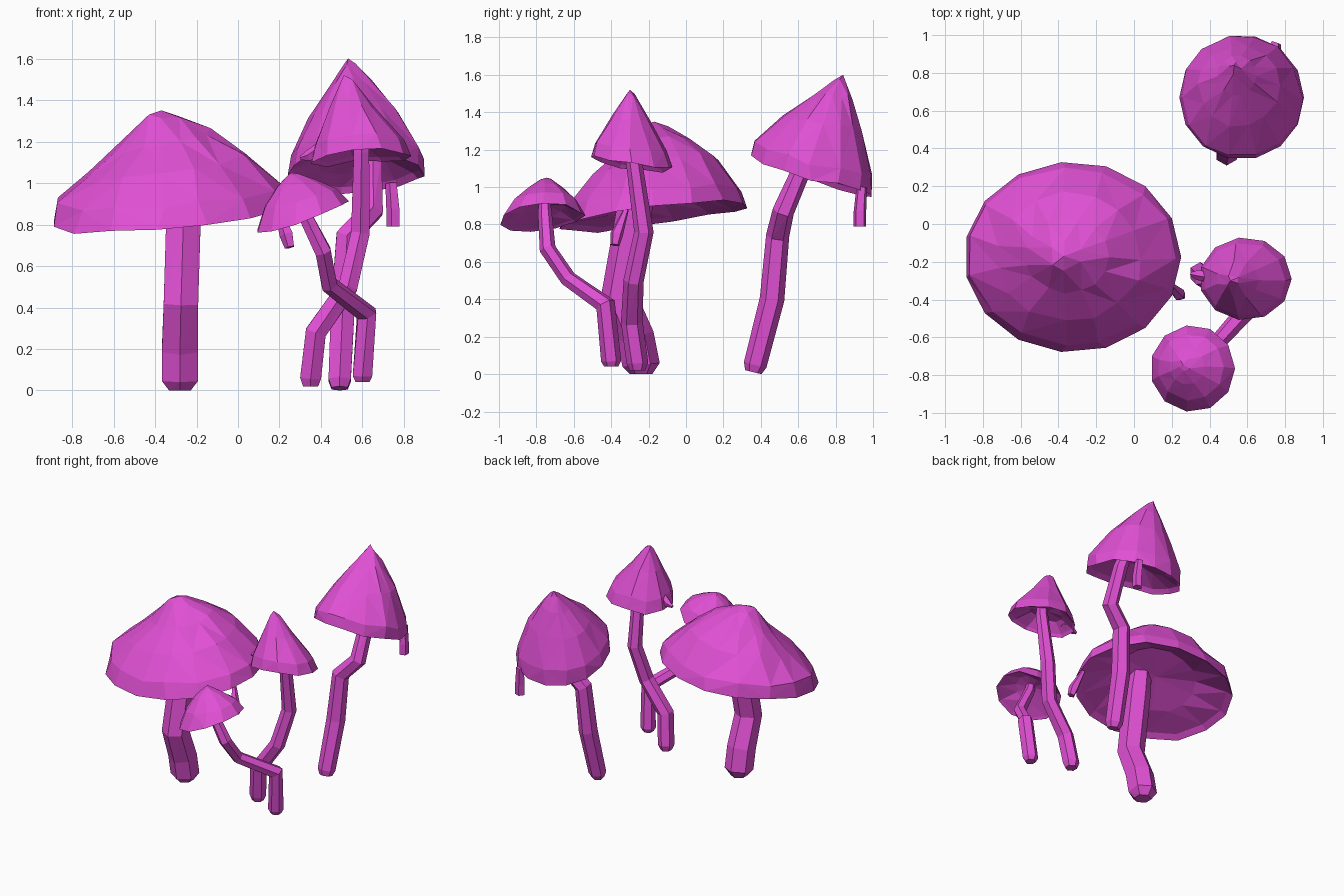
import bpy, bmesh, math, random
from mathutils import Vector

random.seed(4)
old = bpy.data.objects.get("Cube")
if old:
    bpy.data.objects.remove(old, do_unlink=True)

magenta = bpy.data.materials.new("magenta")
magenta.use_nodes = True
COLOR = (0.75, 0.08, 0.66, 1)
magenta.diffuse_color = COLOR
magenta.node_tree.nodes["Principled BSDF"].inputs["Base Color"].default_value = COLOR


def finish(name, bm):
    """Triangulate, fix normals and link a flat shaded object."""
    bmesh.ops.triangulate(bm, faces=bm.faces[:])
    bmesh.ops.recalc_face_normals(bm, faces=bm.faces[:])
    mesh = bpy.data.meshes.new(name)
    bm.to_mesh(mesh)
    bm.free()
    mesh.materials.append(magenta)
    bpy.context.collection.objects.link(bpy.data.objects.new(name, mesh))


def bridge(bm, a, b):
    n = len(a)
    for i in range(n):
        j = (i + 1) % n
        bm.faces.new((a[i], a[j], b[j], b[i]))


def fan(bm, ring, tip):
    for i in range(len(ring)):
        bm.faces.new((ring[i], ring[(i + 1) % len(ring)], tip))


def stem(name, path, sides=6):
    """Faceted tube through (x, y, z, radius) points."""
    bm = bmesh.new()
    pts = [Vector(p[:3]) for p in path]
    rings = []
    for k, p in enumerate(pts):
        ahead = pts[min(k + 1, len(pts) - 1)] - p
        behind = p - pts[max(k - 1, 0)]
        rot = Vector((0, 0, 1)).rotation_difference(ahead.normalized() + behind.normalized())
        ring = []
        for i in range(sides):
            a = math.tau * (i + 0.5) / sides
            v = p + rot @ Vector((math.cos(a), math.sin(a), 0)) * path[k][3]
            v.z = max(v.z, 0)
            ring.append(bm.verts.new(v))
        rings.append(ring)
    for a, b in zip(rings, rings[1:]):
        bridge(bm, a, b)
    bm.faces.new(rings[0])
    bm.faces.new(rings[-1])
    finish(name, bm)


def cap(name, center, radii, apex, rim, profile, sides, depth, bulge=0.0, rough=0.02):
    """Hollow cap: rim = (height, x tilt, y tilt); profile = (radius, rise) rings;
    depth = rise of the underside; bulge = fuller back left, leaner front right."""
    bm = bmesh.new()
    wave = [random.uniform(-rough, rough) for _ in range(sides)]

    def make_ring(f, rise, jitter):
        ring = []
        for i in range(sides):
            a = math.tau * i / sides + jitter * random.uniform(-3, 3)
            c, s = math.cos(a), math.sin(a)
            g = f * (1 + jitter * random.uniform(-1.5, 1.5))
            z0 = rim[0] + rim[1] * c + rim[2] * s + wave[i]
            x = center[0] + (apex[0] - center[0]) * (1 - f) + radii[0] * g * c
            y = center[1] + (apex[1] - center[1]) * (1 - f) + radii[1] * g * s
            h = rise + jitter * random.uniform(-1, 1)
            if 0.3 < f < 0.9:
                h += bulge * (c + s)
            ring.append(bm.verts.new((x, y, z0 + (apex[2] - z0) * h)))
        return ring

    outer = [make_ring(f, h, 0.0 if h == 0 else rough) for f, h in profile]
    inner = [make_ring(0.92, 0.05, 0.0), make_ring(0.5, depth, 0.01)]
    for a, b in zip(outer, outer[1:]):
        bridge(bm, a, b)
    bridge(bm, outer[0], inner[0])
    bridge(bm, inner[0], inner[1])
    fan(bm, outer[-1], bm.verts.new(apex))
    mid = sum((v.co for v in inner[1]), Vector()) / sides
    fan(bm, inner[1], bm.verts.new(mid + Vector((0, 0, 0.02))))
    # Merge the crowded points near the tip into larger facets
    bmesh.ops.remove_doubles(bm, verts=outer[-1], dist=radii[0] * 0.1)
    finish(name, bm)


# Large broad mushroom
cap("large_cap", (-0.325, -0.175), (0.575, 0.505), (-0.37, -0.17, 1.35),
    (0.85, 0.06, 0.06), [(1, 0), (.94, .2), (.67, .51), (.38, .75), (.15, .95)], 15, 0.21, 0.05)
stem("large_stem", [(-.28, -.24, 0, .06), (-.28, -.24, .05, .1), (-.28, -.27, .2, .1),
                    (-.275, -.36, .42, .096), (-.262, -.28, .85, .096), (-.26, -.25, 1.0, .085)])
stem("large_cap_drip", [(.25, -.38, .69, .025), (.235, -.37, .75, .035), (.19, -.32, .88, .015)], 5)

# Tall pointed mushroom at the back
cap("tall_cap", (0.57, 0.67), (0.33, 0.33), (0.53, 0.84, 1.6),
    (1.05, 0.0, -0.11), [(1, 0), (.97, .16), (.65, .51), (.32, .77), (.1, .95)], 14, 0.13, 0.025)
stem("tall_stem", [(.49, .36, .01, .045), (.49, .37, .05, .062), (.505, .46, .4, .066),
                   (.525, .49, .74, .062), (.65, .52, .87, .058), (.65, .63, 1.12, .05),
                   (.64, .65, 1.17, .045)])
stem("tall_cap_drip", [(.75, .93, .79, .035), (.75, .93, .87, .035), (.74, .94, 1.0, .03)], 5)

# Slender middle mushroom
cap("middle_cap", (0.59, -0.29), (0.245, 0.22), (0.51, -0.3, 1.52),
    (1.12, 0.02, -0.025), [(1, 0), (.89, .2), (.47, .6), (.14, .94)], 11, 0.2)
stem("middle_stem", [(.35, -.26, .02, .042), (.35, -.26, .06, .058), (.375, -.29, .28, .058),
                     (.53, -.28, .5, .054), (.59, -.225, .76, .052), (.595, -.28, 1.15, .043),
                     (.59, -.285, 1.23, .04)])
stem("middle_cap_tip", [(.3, -.265, 1.12, .01), (.34, -.27, 1.13, .028), (.4, -.28, 1.17, .03)], 5)

# Small leaning mushroom at the front
cap("small_cap", (0.31, -0.765), (0.225, 0.23), (0.26, -0.745, 1.05),
    (0.835, 0.065, 0.01), [(1, 0), (.77, .42), (.42, .75), (.14, .96)], 11, 0.24)
stem("small_stem", [(.6, -.4, .04, .038), (.6, -.4, .07, .054), (.62, -.43, .37, .054),
                    (.44, -.63, .51, .044), (.41, -.74, .67, .044), (.31, -.755, .87, .037),
                    (.3, -.755, .92, .03)])
